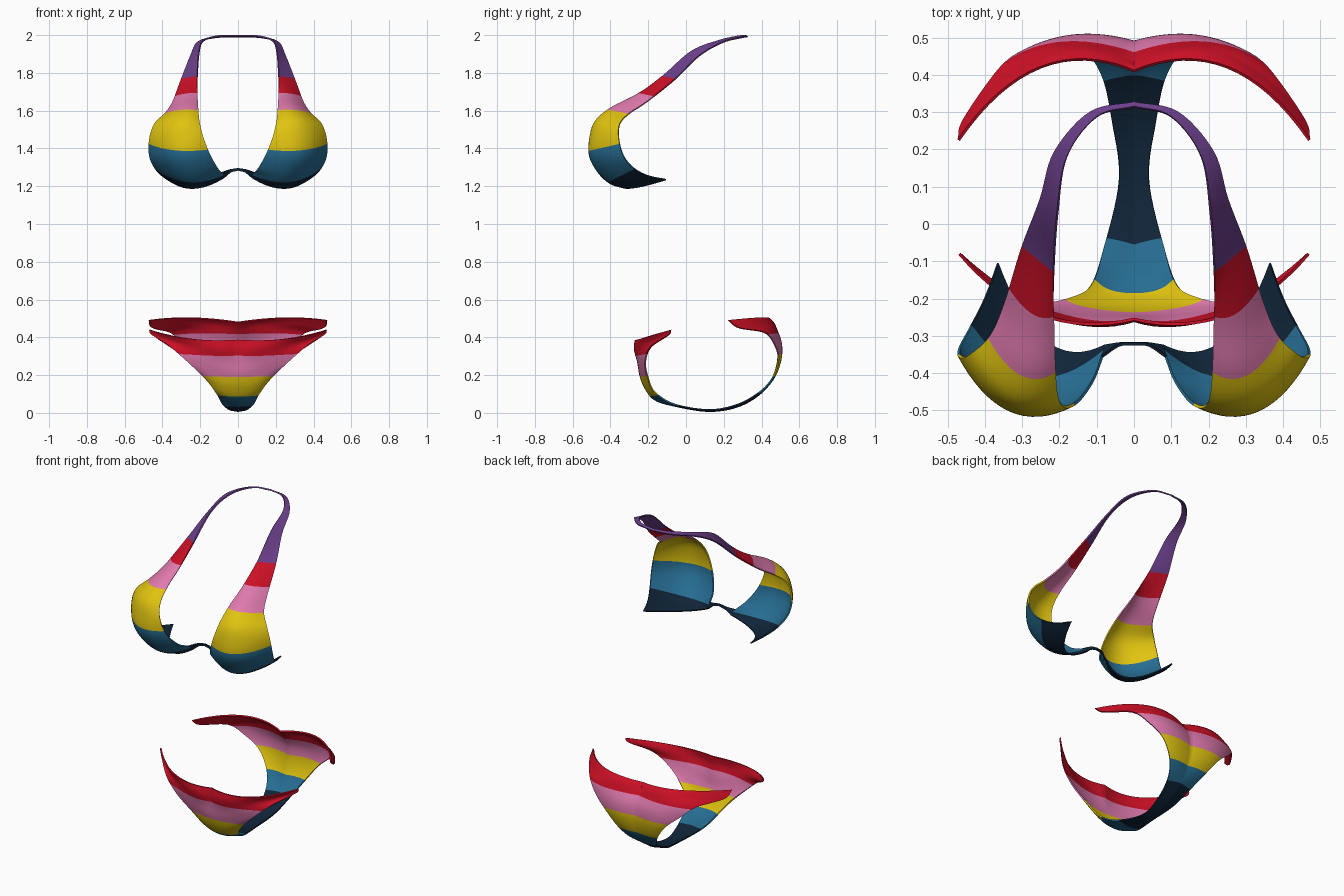
import bpy, bmesh
from mathutils import Vector

# Materials, ordered from the lowest stripe to the highest
COLOURS = [("navy", (0.005, 0.018, 0.040)), ("blue", (0.020, 0.153, 0.290)),
           ("yellow", (0.745, 0.552, 0.005)), ("pink", (0.745, 0.195, 0.423)),
           ("red", (0.604, 0.005, 0.019)), ("purple", (0.147, 0.050, 0.254))]
MATS = []
for name, rgb in COLOURS:
    m = bpy.data.materials.new(name)
    m.diffuse_color = (*rgb, 1)
    MATS.append(m)


def across(row, t):
    """Quadratic through inner, middle and outer point of a row."""
    a, d = Vector(row[0]), Vector(row[-1])
    m = Vector(row[1]) if len(row) == 3 else (a + d) / 2
    return a * (1 - t) * (1 - 2 * t) + m * 4 * t * (1 - t) + d * t * (2 * t - 1)


def along(p, n):
    """Catmull-Rom samples through a list of points."""
    p = [p[0] * 2 - p[1]] + p + [p[-1] * 2 - p[-2]]
    out = []
    for i in range(1, len(p) - 2):
        a, b, c, d = p[i - 1:i + 3]
        for k in range(n):
            t = k / n
            out.append((b * 2 + (c - a) * t + (a * 2 - b * 5 + c * 4 - d) * t ** 2
                        + (b * 3 - a - c * 3 + d) * t ** 3) / 2)
    return out + [p[-2]]


def cloth(name, rows, stripes, cols=16, steps=7, thick=0.008):
    """Loft half a garment through rows, cut stripes, mirror and thicken it."""
    bm = bmesh.new()
    lines = [along([across(r, j / cols) for r in rows], steps) for j in range(cols + 1)]
    grid = [[bm.verts.new(p) for p in line] for line in lines]
    for a, b in zip(grid, grid[1:]):
        for i in range(len(a) - 1):
            bm.faces.new((a[i], b[i], b[i + 1], a[i + 1]))
    for c, k in stripes:
        bmesh.ops.bisect_plane(bm, geom=bm.verts[:] + bm.edges[:] + bm.faces[:], dist=1e-5,
                               plane_co=(0, 0, c), plane_no=(0, -k, 1))
    for f in bm.faces:
        p = f.calc_center_median()
        f.material_index = next((i for i, (c, k) in enumerate(stripes)
                                 if p.z - k * p.y < c), len(stripes))
    me = bpy.data.meshes.new(name)
    bm.to_mesh(me)
    bm.free()
    for m in MATS:
        me.materials.append(m)
    ob = bpy.data.objects.new(name, me)
    bpy.context.collection.objects.link(ob)
    mir = ob.modifiers.new("mirror", 'MIRROR')
    mir.use_clip = True
    sol = ob.modifiers.new("thickness", 'SOLIDIFY')
    sol.thickness, sol.offset = thick, 0
    bpy.ops.object.select_all(action='DESELECT')
    bpy.context.view_layer.objects.active = ob
    ob.select_set(True)
    for mod in ("mirror", "thickness"):
        bpy.ops.object.modifier_apply(modifier=mod)
    bpy.ops.object.shade_smooth_by_angle(angle=0.8)
    return ob


# Top: cup rows from the lower hem upwards (inner edge, middle, outer edge)
cup = [
    [(.075, -.325, 1.245), (.235, -.315, 1.190), (.365, -.105, 1.235)],
    [(.085, -.355, 1.270), (.265, -.395, 1.215), (.400, -.200, 1.255)],
    [(.110, -.420, 1.300), (.300, -.455, 1.275), (.438, -.275, 1.295)],
    [(.150, -.475, 1.370), (.328, -.496, 1.360), (.467, -.330, 1.360)],
    [(.185, -.490, 1.460), (.340, -.490, 1.460), (.467, -.355, 1.450)],
    [(.205, -.460, 1.540), (.325, -.465, 1.545), (.440, -.350, 1.530)],
    [(.212, -.380, 1.610), (.298, -.387, 1.612), (.385, -.300, 1.585)],
    [(.215, -.260, 1.680), (.278, -.260, 1.675), (.345, -.210, 1.645)],
]
# Strap rows up and around the neck
strap = [
    [(.215, -.120, 1.785), (.300, -.060, 1.765)],
    [(.205, .030, 1.915), (.250, .070, 1.890)],
    [(.180, .180, 1.972), (.213, .195, 1.962)],
    [(.100, .287, 1.996), (.118, .300, 1.988)],
    [(.000, .314, 1.998), (.000, .326, 1.990)],
]
cloth("halter_top", cup + strap,
      [(1.43, .5), (1.505, .23), (1.52, -.2), (1.64, -.2), (1.755, -.2)])

# Thin bridge joining the cups
bridge = [
    [(0, -.320, 1.283), (0, -.322, 1.296)],
    [(.040, -.321, 1.272), (.040, -.325, 1.289)],
    [(.077, -.326, 1.244), (.086, -.356, 1.272)],
]
cloth("top_bridge", bridge, [(5, 0)], cols=2)

# Bottom: rows from front waist, under, and up to back waist (centre, middle, edge)
front = [
    [(0, -.255, .387), (.250, -.243, .392), (.468, -.080, .440)],
    [(0, -.259, .335), (.210, -.248, .350), (.455, -.092, .413)],
    [(0, -.252, .270), (.180, -.245, .290), (.360, -.185, .350)],
    [(0, -.243, .200), (.130, -.236, .222), (.265, -.215, .270)],
    [(0, -.215, .130), (.090, -.213, .145), (.175, -.200, .185)],
    [(0, -.165, .070), (.060, -.165, .080), (.116, -.165, .110)],
    [(0, -.060, .037), (.080, -.060, .045)],
    [(0, .120, .009), (.040, .120, .016)],
]
back = [
    [(0, .270, .032), (.058, .270, .043)],
    [(0, .385, .095), (.085, .393, .112)],
    [(0, .453, .175), (.068, .462, .180), (.130, .462, .192)],
    [(0, .485, .270), (.110, .500, .275), (.200, .488, .288)],
    [(0, .483, .360), (.150, .504, .362), (.285, .468, .362)],
    [(0, .453, .425), (.200, .478, .440), (.360, .415, .425)],
    [(0, .428, .458), (.235, .450, .475), (.455, .280, .450)],
    [(0, .410, .480), (.250, .420, .503), (.470, .225, .490)],
]
cloth("bikini_bottom", front + back, [(.045, .16), (.12, .16), (.23, .16), (.345, .16)])
